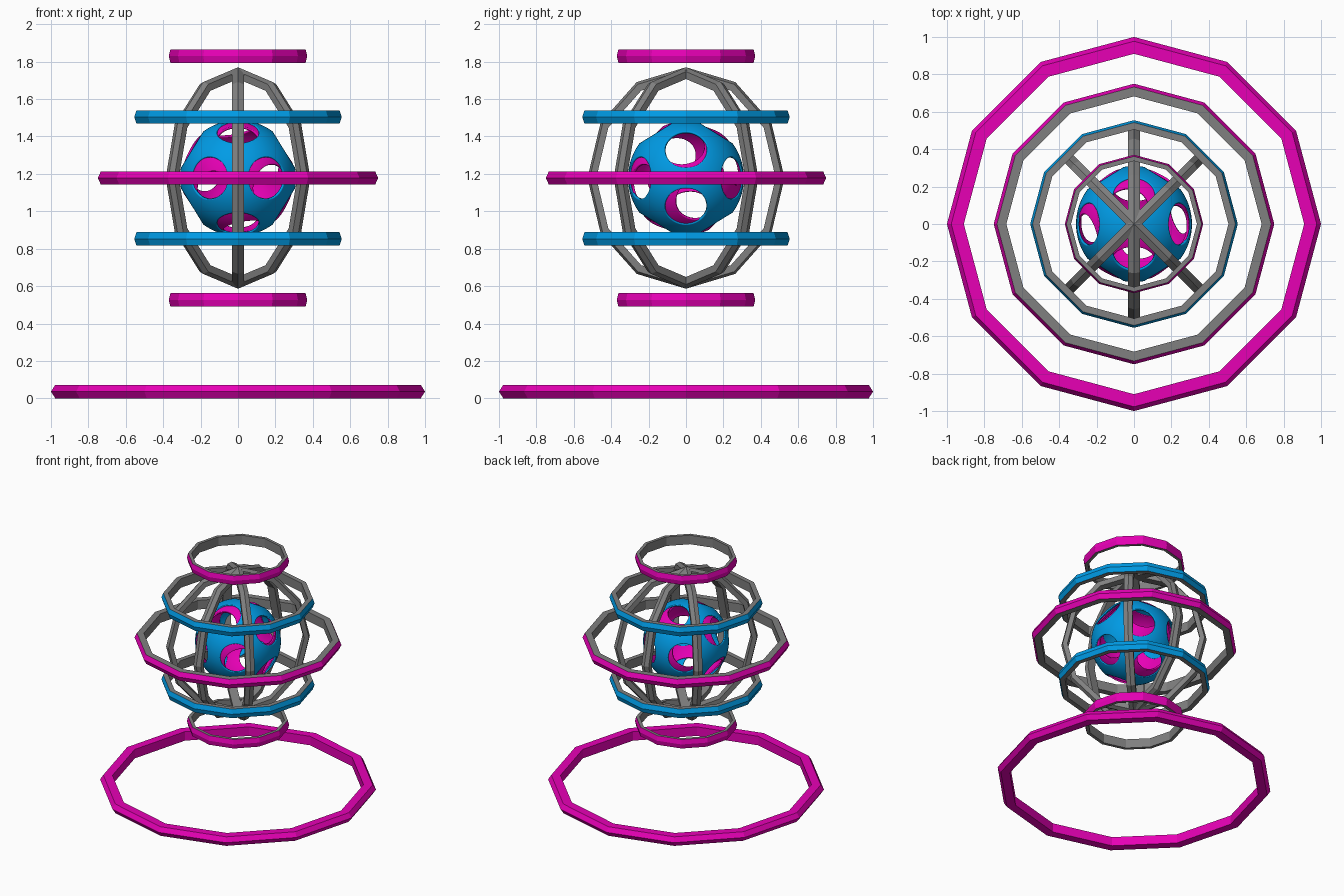
import bpy, bmesh
from math import cos, sin, pi, radians, sqrt
from mathutils import Vector

cube = bpy.data.objects.get("Cube")
if cube:
    bpy.data.objects.remove(cube, do_unlink=True)


def material(name, rgb):
    mat = bpy.data.materials.new(name)
    mat.use_nodes = True
    mat.diffuse_color = (*rgb, 1)
    mat.node_tree.nodes["Principled BSDF"].inputs["Base Color"].default_value = (*rgb, 1)
    return mat


magenta = material("magenta", (0.81, 0.0, 0.47))
blue = material("blue", (0.0, 0.33, 0.79))
grey = material("grey", (0.215, 0.215, 0.215))

CENTRE = 1.178   # height of the caged globe
STEP = 0.326     # spacing of the floating rings
SIDES = 12
# Hoop section as (radius, height): flat top, bottom and inside, pointed outside
SECTION = [(1, 0), (0.977, 1), (0.91, 1), (0.91, -1), (0.977, -1)]


def add_object(name, mesh, mats, z):
    for mat in mats:
        mesh.materials.append(mat)
    obj = bpy.data.objects.new(name, mesh)
    obj.location.z = z
    bpy.context.collection.objects.link(obj)
    return obj


def hoop(name, rx, ry, half_height, z, body, outside):
    """Twelve-sided hoop; the two outward faces of its section take their own colour."""
    verts, faces = [], []
    count = len(SECTION)
    for i in range(SIDES):
        a = 2 * pi * i / SIDES
        k = (i + 1) % SIDES
        for j, (r, h) in enumerate(SECTION):
            n = (j + 1) % count
            verts.append((rx * r * cos(a), ry * r * sin(a), half_height * h))
            faces.append((i * count + j, k * count + j, k * count + n, i * count + n))
    mesh = bpy.data.meshes.new(name)
    mesh.from_pydata(verts, [], faces)
    obj = add_object(name, mesh, [body, outside], z)
    for p in mesh.polygons:
        p.material_index = int(p.index % count in (0, count - 1))
    return obj


# Ground ring and the five floating rings
hoop("base_ring", 1, 1, 0.036, 0.036, magenta, magenta)
for name, radius, level, colour in (
        ("top_ring", 0.37, 2, magenta), ("upper_ring", 0.555, 1, blue),
        ("middle_ring", 0.75, 0, magenta), ("lower_ring", 0.555, -1, blue),
        ("bottom_ring", 0.37, -2, magenta)):
    hoop(name, radius, radius, 0.036, CENTRE + level * STEP, grey, colour)

# Upright oval hoops of the cage
for name, turn in (("cage_hoop_side", 90), ("cage_hoop_diagonal_a", 45), ("cage_hoop_diagonal_b", 135)):
    rib = hoop(name, 0.527, 0.592, 0.032, CENTRE, grey, grey)
    rib.rotation_euler = (pi / 2, 0, radians(turn))


def net_globe(name, radius, border, turn, mat):
    """Rounded net over a sphere: a dodecahedron with a hole inset in each face."""
    phi = (1 + sqrt(5)) / 2
    signs = (-1, 1)
    points = [(x, y, z) for x in signs for y in signs for z in signs]
    for s in signs:
        for t in signs:
            a, b = s * phi, t / phi
            points += [(0, a, b), (b, 0, a), (a, b, 0)]
    bm = bmesh.new()
    for p in points:
        bm.verts.new(Vector(p).normalized())
    bmesh.ops.convex_hull(bm, input=bm.verts[:])
    bmesh.ops.dissolve_limit(bm, angle_limit=radians(5), verts=bm.verts[:], edges=bm.edges[:])
    bmesh.ops.recalc_face_normals(bm, faces=bm.faces[:])
    holes = bm.faces[:]
    bmesh.ops.inset_individual(bm, faces=holes, thickness=border, use_even_offset=True)
    bmesh.ops.delete(bm, geom=holes, context='FACES')
    bmesh.ops.scale(bm, vec=(radius,) * 3, verts=bm.verts[:])
    for f in bm.faces:
        f.smooth = True
    mesh = bpy.data.meshes.new(name)
    bm.to_mesh(mesh)
    bm.free()
    obj = add_object(name, mesh, [mat], CENTRE)
    obj.rotation_euler = [radians(d) for d in turn]
    sub = obj.modifiers.new("Round", 'SUBSURF')
    sub.levels = sub.render_levels = 3
    cast = obj.modifiers.new("Spherical", 'CAST')
    cast.cast_type = 'SPHERE'
    cast.factor = 1
    cast.use_radius_as_size = False
    cast.size = radius
    shell = obj.modifiers.new("Shell", 'SOLIDIFY')
    shell.thickness = 0.012
    shell.offset = -1


# Two interleaved net shells at the core
net_globe("outer_net_globe", 0.31, 0.16, (0, 0, 0), blue)
net_globe("inner_net_globe", 0.303, 0.135, (20, 14, 75), magenta)
